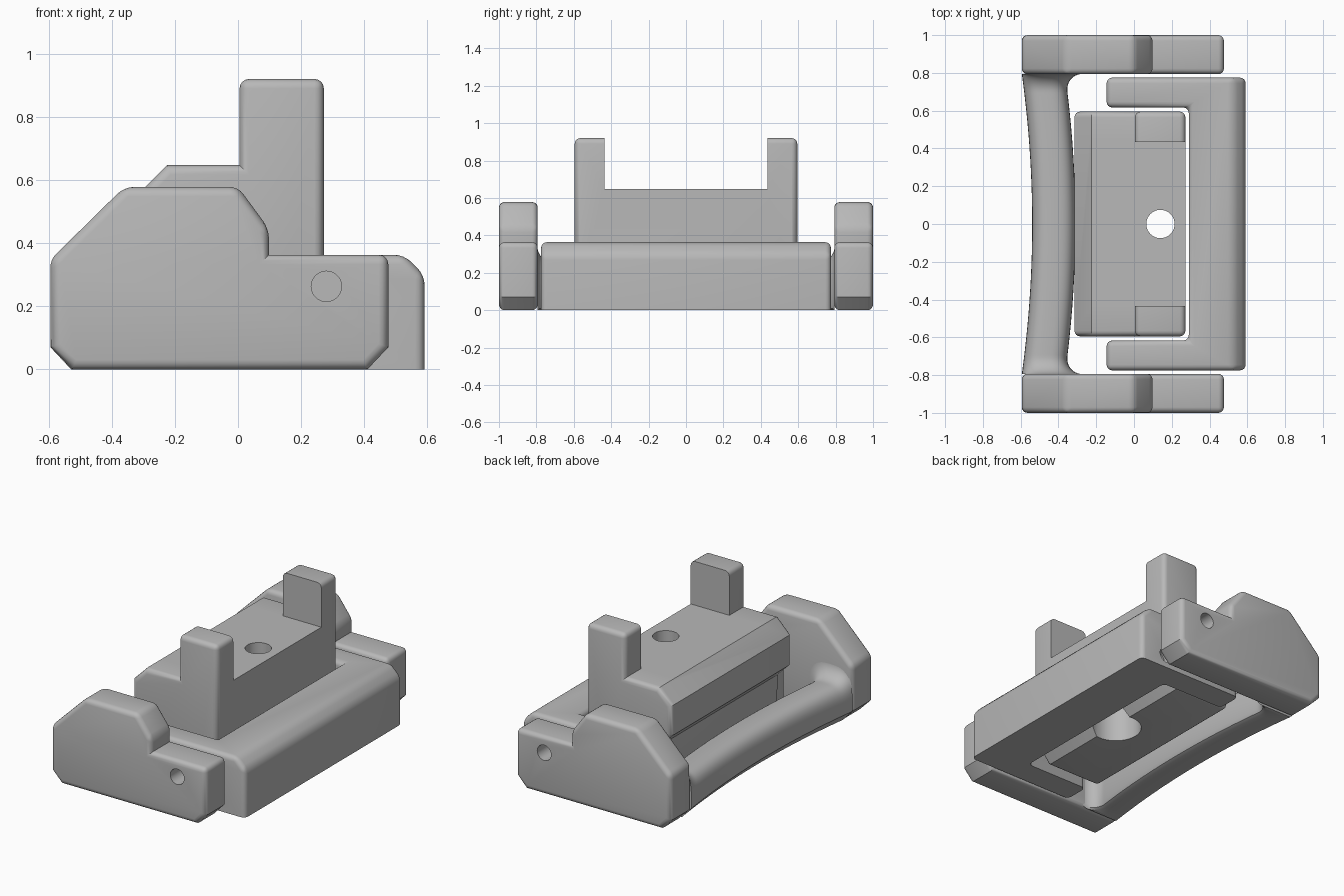
import bpy, bmesh, math
from mathutils import Vector, Matrix

cube = bpy.data.objects.get("Cube")
if cube:
    bpy.data.objects.remove(cube, do_unlink=True)

grey = bpy.data.materials.new("light_grey_plastic")
grey.use_nodes = True
grey.diffuse_color = (0.48, 0.48, 0.48, 1)
grey.node_tree.nodes["Principled BSDF"].inputs["Base Color"].default_value = grey.diffuse_color


def finish(bm, name):
    bmesh.ops.recalc_face_normals(bm, faces=bm.faces)
    mesh = bpy.data.meshes.new(name)
    bm.to_mesh(mesh)
    bm.free()
    obj = bpy.data.objects.new(name, mesh)
    bpy.context.collection.objects.link(obj)
    mesh.materials.append(grey)
    return obj


def prism(points, direction):
    """Closed polygon swept along a direction."""
    bm = bmesh.new()
    face = bm.faces.new([bm.verts.new(p) for p in points])
    out = bmesh.ops.extrude_face_region(bm, geom=[face])
    verts = [v for v in out["geom"] if isinstance(v, bmesh.types.BMVert)]
    bmesh.ops.translate(bm, vec=direction, verts=verts)
    bmesh.ops.recalc_face_normals(bm, faces=bm.faces)
    return bm


def slice_off(bm, point, normal):
    """Remove everything beyond a plane and cap the cut."""
    geom = bm.verts[:] + bm.edges[:] + bm.faces[:]
    out = bmesh.ops.bisect_plane(bm, geom=geom, plane_co=point, plane_no=normal, clear_outer=True)
    edges = [e for e in out["geom_cut"] if isinstance(e, bmesh.types.BMEdge)]
    bmesh.ops.edgeloop_fill(bm, edges=edges)
    bmesh.ops.recalc_face_normals(bm, faces=bm.faces)


def round_edges(bm, width, chosen):
    edges = [e for e in bm.edges if e.calc_face_angle(0) > math.radians(25) and chosen(e)]
    bmesh.ops.bevel(bm, geom=edges, offset=width, offset_type='OFFSET', segments=4,
                    profile=0.5, affect='EDGES', clamp_overlap=True)


def crosswise(edge):
    """True for edges running along y."""
    a, b = edge.verts
    return abs(a.co.y - b.co.y) > 0.1


def cut(obj, bm):
    """Subtract a temporary cutter from an object."""
    cutter = finish(bm, "cutter")
    cutter.hide_render = True
    mod = obj.modifiers.new("cut", 'BOOLEAN')
    mod.operation = 'DIFFERENCE'
    mod.solver = 'EXACT'
    mod.object = cutter
    bpy.context.view_layer.objects.active = obj
    bpy.ops.object.modifier_apply(modifier=mod.name)
    bpy.data.objects.remove(cutter, do_unlink=True)


def rod(center, radius, depth, axis):
    bm = bmesh.new()
    turn = Matrix.Rotation(math.pi / 2, 4, 'X') if axis == 'Y' else Matrix()
    bmesh.ops.create_cone(bm, cap_ends=True, segments=40, radius1=radius, radius2=radius,
                          depth=depth, matrix=Matrix.Translation(center) @ turn)
    return bm


def smooth(obj):
    bpy.ops.object.select_all(action='DESELECT')
    obj.select_set(True)
    bpy.context.view_layer.objects.active = obj
    bpy.ops.object.shade_smooth_by_angle(angle=math.radians(32))


PIVOT_X, PIVOT_Z = 0.28, 0.263

# Side plates of the handle: crisp lower corners, rounded elsewhere, with pivot holes
plate_profile = [(-0.525, 0), (0.41, 0), (0.476, 0.07), (0.476, 0.363), (0.098, 0.363), (0.098, 0.445),
                 (0, 0.578), (-0.36, 0.578), (-0.594, 0.348), (-0.594, 0.07)]
for side, label in ((1, "back"), (-1, "front")):
    bm = prism([(x, side * 0.793, z) for x, z in plate_profile], (0, side * 0.207, 0))
    round_edges(bm, 0.03, lambda e: e.is_convex and not (crosswise(e) and e.verts[0].co.z < 0.1))
    plate = finish(bm, label + "_side_plate")
    cut(plate, rod((PIVOT_X, side * 0.9, PIVOT_Z), 0.048, 0.5, 'Y'))
    smooth(plate)

# Bowed grip bar: flat chamfered underside, rounded top, flaring into the plates
bm = bmesh.new()
REACH, FLARE, STEPS, ARC = 0.795, 0.095, 80, 24
rings = []
for i in range(STEPS + 1):
    y = -REACH * math.cos(math.pi * i / STEPS)
    near = max(0, FLARE - REACH + abs(y))
    flare = FLARE - math.sqrt(FLARE ** 2 - near ** 2)
    bow = 0.055 * (1 - (y / REACH) ** 2)
    x0, x1, top, waist = -0.594 + bow, -0.365 + bow + flare, 0.25 + flare, 0.12
    section = [(x0, 0.07), (x0 + 0.065, 0), (x1 - 0.03, 0), (x1 - 0.009, 0.009), (x1, 0.03)]
    for k in range(ARC + 1):
        a = math.pi * k / ARC
        u = math.copysign(abs(math.cos(a)) ** 0.7, math.cos(a))
        w = abs(math.sin(a)) ** 0.7
        section.append(((x0 + x1) / 2 + u * (x1 - x0) / 2, waist + (top - waist) * w))
    rings.append([bm.verts.new((x, y, z)) for x, z in section])
for a, b in zip(rings, rings[1:]):
    for k in range(len(a)):
        n = (k + 1) % len(a)
        bm.faces.new((a[k], a[n], b[n], b[k]))
bm.faces.new(rings[0])
bm.faces.new(rings[-1])
smooth(finish(bm, "grip_bar"))

# U-shaped pivot frame with a sloped outer top edge and a flat underside
outline = [(-0.145, 0.617), (0.29, 0.617), (0.29, -0.617), (-0.145, -0.617),
           (-0.145, -0.775), (0.591, -0.775), (0.591, 0.775), (-0.145, 0.775)]
bm = prism([(x, y, -0.1) for x, y in outline], (0, 0, 0.463))
slice_off(bm, Vector((0.526, 0, 0.363)), Vector((1, 0, 1)))
round_edges(bm, 0.03, lambda e: True)
slice_off(bm, Vector((0, 0, 0)), Vector((0, 0, -1)))
frame = finish(bm, "pivot_frame")
for side in (1, -1):
    cut(frame, rod((PIVOT_X, side * 0.775, PIVOT_Z), 0.048, 0.16, 'Y'))
    cut(frame, rod((0.4, side * 0.775, 0.085), 0.05, 0.16, 'Y'))
smooth(frame)

# Centre block with an undercut back and two upright posts; shallow profile corners stay crisp
block_profile = [(-0.22, 0.03), (0.16, 0.03), (0.272, 0.17), (0.272, 0.92), (0.005, 0.92),
                 (0.005, 0.647), (-0.225, 0.647), (-0.315, 0.557), (-0.315, 0.37), (-0.235, 0.29)]
bm = prism([(x, -0.595, z) for x, z in block_profile], (0, 1.19, 0))
round_edges(bm, 0.03, lambda e: e.is_convex and not (crosswise(e) and e.calc_face_angle() < 1))
block = finish(bm, "centre_block")
# Space between the posts
notch = bmesh.new()
bmesh.ops.create_cube(notch, size=1, matrix=Matrix.Translation((0, 0, 1.147))
                      @ Matrix.Diagonal((2, 0.87, 1, 1)))
cut(block, notch)
# Screw hole and counterbore
cut(block, rod((0.14, 0, 0.3), 0.075, 1.2, 'Z'))
cut(block, rod((0.14, 0, 0.1), 0.15, 0.4, 'Z'))
smooth(block)
